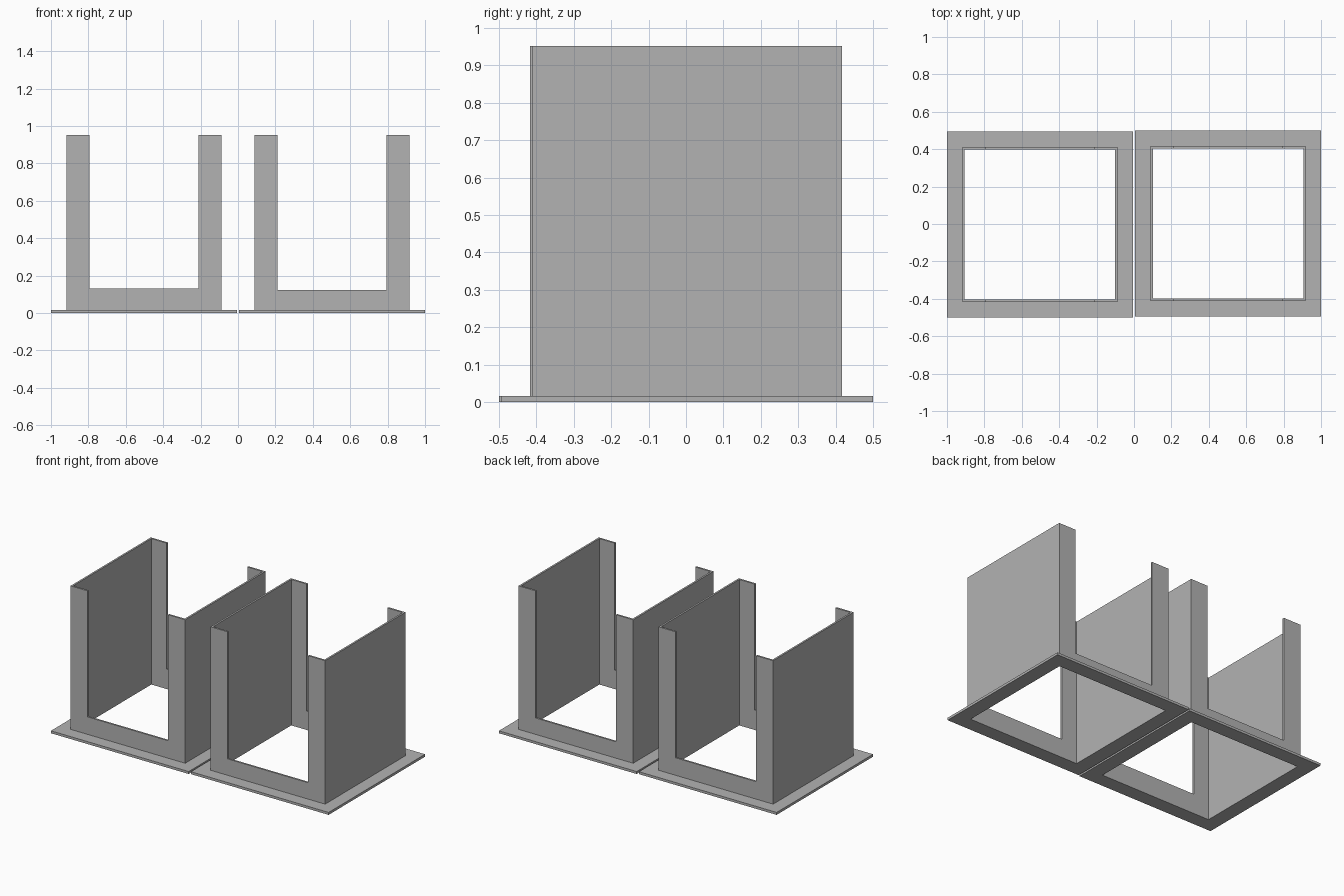
import bpy
import bmesh

if "Cube" in bpy.data.objects:
    bpy.data.objects.remove(bpy.data.objects["Cube"])

FLANGE_HALF, OUTER_HALF, INNER_HALF = 0.497, 0.414, 0.402
FLANGE_TOP, SLEEVE_TOP = 0.016, 0.952
OPENING_HALF = 0.291

grey = bpy.data.materials.new("plain grey")
grey.diffuse_color = (0.45, 0.45, 0.45, 1)
grey.use_nodes = True
grey.node_tree.nodes["Principled BSDF"].inputs["Base Color"].default_value = grey.diffuse_color


def square_ring(name, centre, outer, inner, z0, z1):
    """Square frame with a square hole, closed on all sides."""
    bm = bmesh.new()
    corners = [(-1, -1), (1, -1), (1, 1), (-1, 1)]

    def loop(half, z):
        return [bm.verts.new((x * half, y * half, z)) for x, y in corners]

    loops = [loop(outer, z0), loop(outer, z1), loop(inner, z1), loop(inner, z0)]
    for a, b in zip(loops, loops[1:] + loops[:1]):
        for i in range(4):
            j = (i + 1) % 4
            bm.faces.new((a[i], a[j], b[j], b[i]))
    bmesh.ops.recalc_face_normals(bm, faces=bm.faces)
    mesh = bpy.data.meshes.new(name)
    bm.to_mesh(mesh)
    bm.free()
    mesh.materials.append(grey)
    obj = bpy.data.objects.new(name, mesh)
    obj.location = (*centre, 0)
    bpy.context.collection.objects.link(obj)
    return obj


def cut_opening(obj, centre, sill):
    """Cut a slot, open at the top, through the front and back walls."""
    bpy.ops.mesh.primitive_cube_add(size=1, location=(*centre, sill + 0.5))
    cutter = bpy.context.object
    cutter.scale = (2 * OPENING_HALF, 1.2, 1)
    bpy.context.view_layer.update()
    mod = obj.modifiers.new("opening", 'BOOLEAN')
    mod.operation = 'DIFFERENCE'
    mod.solver = 'EXACT'
    mod.object = cutter
    bpy.context.view_layer.objects.active = obj
    bpy.ops.object.modifier_apply(modifier=mod.name)
    bpy.data.objects.remove(cutter)


# Two matching holders side by side, the right one with a slightly lower sill
for side, sign, sill in (("left", -1, 0.13), ("right", 1, 0.123)):
    centre = (sign * 0.503, sign * 0.003)
    square_ring(side + "_flange", centre, FLANGE_HALF, INNER_HALF, 0, FLANGE_TOP)
    sleeve = square_ring(side + "_sleeve", centre, OUTER_HALF, INNER_HALF,
                         FLANGE_TOP, SLEEVE_TOP)
    cut_opening(sleeve, centre, sill)
